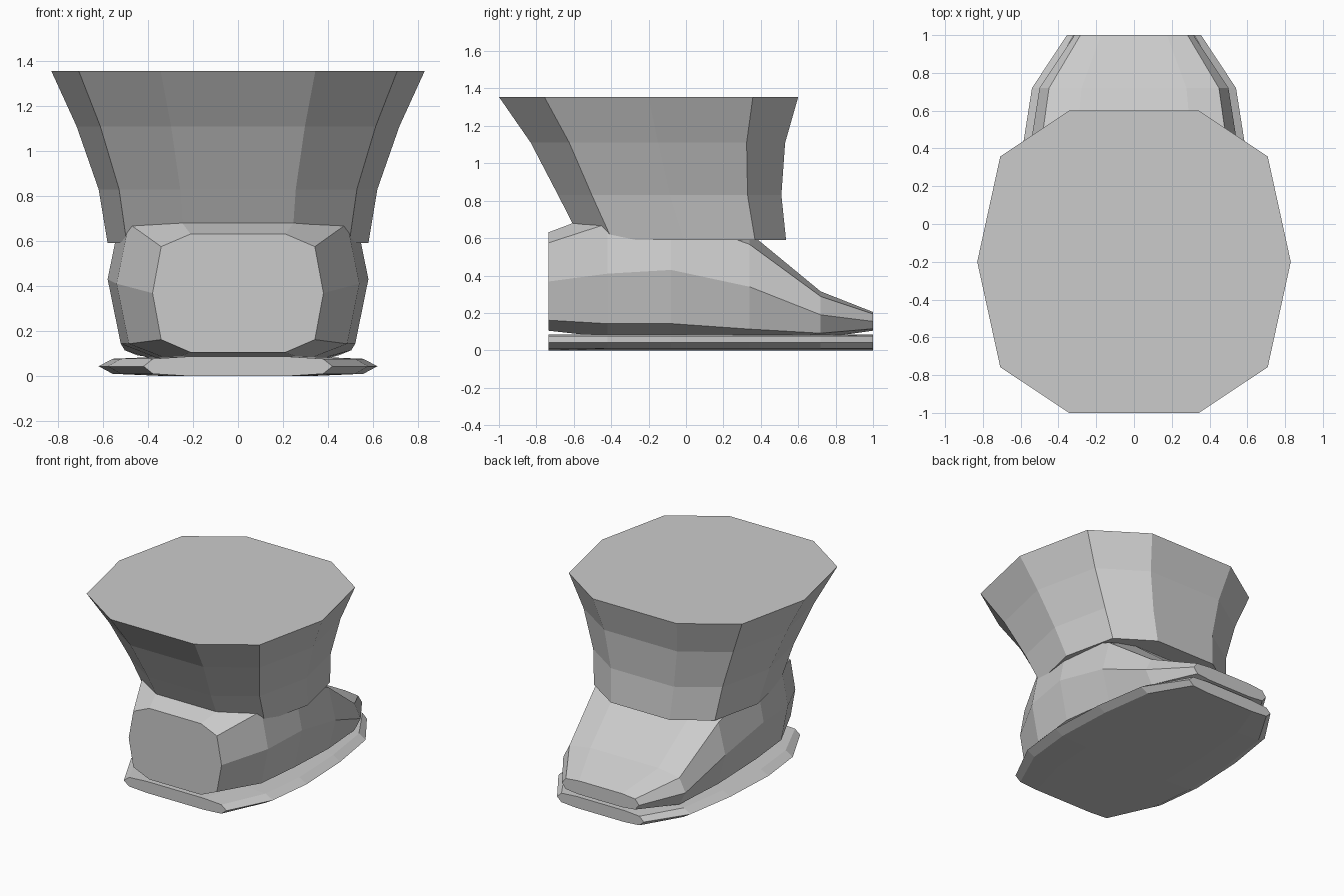
import bpy, bmesh
from math import sin, cos, pi, copysign

if "Cube" in bpy.data.objects:
    bpy.data.objects.remove(bpy.data.objects["Cube"])


def ring(power, sides=10):
    """Rounded-box outline with flat ends, scaled to +-1 both ways."""
    pts = []
    for i in range(sides):
        a = 2 * pi * i / sides
        c, s = round(cos(a), 6), round(sin(a), 6)
        pts.append((copysign(abs(c) ** power, c),
                    copysign(abs(s) ** power, s) / sin(0.4 * pi) ** power))
    return pts


def loft(name, sections):
    """Bridge equal-length rings of points and cap both ends."""
    bm = bmesh.new()
    rings = [[bm.verts.new(p) for p in sec] for sec in sections]
    for a, b in zip(rings, rings[1:]):
        n = len(a)
        for i in range(n):
            j = (i + 1) % n
            bm.faces.new((a[i], a[j], b[j], b[i]))
    bm.faces.new(rings[0])
    bm.faces.new(rings[-1])
    bmesh.ops.recalc_face_normals(bm, faces=bm.faces)
    mesh = bpy.data.meshes.new(name)
    bm.to_mesh(mesh)
    bm.free()
    obj = bpy.data.objects.new(name, mesh)
    bpy.context.collection.objects.link(obj)
    return obj


boxy = ring(0.5)
oval = ring(0.75)

# Foot stations: y, half width, centre z, half height
foot = [
    (-0.735, 0.38, 0.368, 0.263),
    (-0.42, 0.54, 0.41, 0.34),
    (-0.08, 0.58, 0.43, 0.365),
    (0.34, 0.56, 0.34, 0.288),
    (0.72, 0.50, 0.19, 0.125),
    (1.00, 0.315, 0.155, 0.05),
]
loft("boot_foot", [[(u * w, y, z + v * h) for u, v in boxy]
                   for y, w, z, h in foot])

# Sole: thin slab that follows the foot outline with a small lip
loft("boot_sole", [[(u * (w + 0.04), y, 0.0425 + v * 0.0425) for u, v in boxy]
                   for y, w, z, h in foot])

# Flared shaft levels: z, half width, centre y, half depth
shaft = [
    (0.59, 0.58, -0.013, 0.548),
    (0.83, 0.62, -0.087, 0.597),
    (1.11, 0.718, -0.150, 0.680),
    (1.355, 0.83, -0.20, 0.80),
]
loft("boot_shaft", [[(u * w, c + v * d, z) for u, v in oval]
                    for z, w, c, d in shaft])
